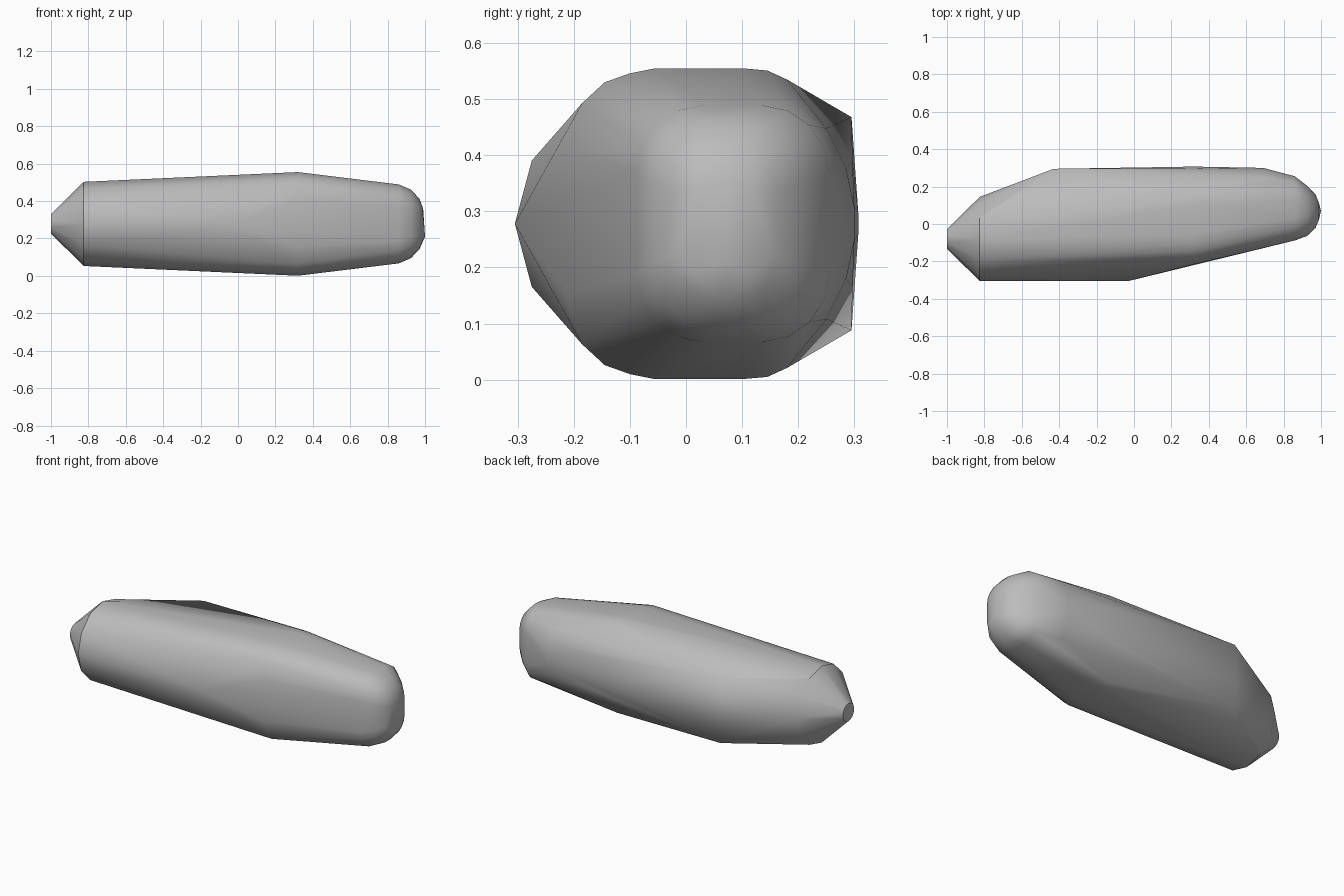
import bpy, bmesh, math

cube = bpy.data.objects.get("Cube")
if cube:
    bpy.data.objects.remove(cube, do_unlink=True)

MID_Z = 0.278


def ring(x, y, radius, sides):
    """Round cross-section across the long axis."""
    return [(x, y + radius * math.cos(math.tau * i / sides),
             MID_Z + radius * math.sin(math.tau * i / sides)) for i in range(sides)]


def mirrored(x, profile):
    """Cross-section from (y, half height) pairs, mirrored top to bottom."""
    return [(x, y, MID_Z + s * h) for y, h in profile for s in (1, -1)]


def rounded(x, y0, y1, half_h, r, steps=4):
    """Rounded rectangle cross-section."""
    pts = []
    for i in range(steps + 1):
        a = math.pi / 2 * i / steps
        c, s = r * (1 - math.cos(a)), r * (1 - math.sin(a))
        pts += [(y0 + c, half_h - s), (y1 - c, half_h - s)]
    return mirrored(x, pts)


# Tapered tip and round collar
points = ring(-1.0, -0.08, 0.052, 16) + ring(-0.825, -0.08, 0.225, 12)

# Front ridge, flat back panel and widest section
points += [(-0.03, -0.305, MID_Z)]
points += mirrored(-0.43, [(0.295, 0.19)])
points += mirrored(0.32, [(-0.215, 0.125), (-0.185, 0.215), (-0.145, 0.252),
                          (-0.1, 0.268), (-0.055, 0.277), (0.1, 0.277),
                          (0.145, 0.273), (0.18, 0.257), (0.26, 0.185),
                          (0.297, 0.11), (0.307, 0.02)])

# Blunt rounded nose
points += mirrored(0.69, [(0.3, 0.03), (0.285, 0.1), (0.25, 0.17)])
points += rounded(0.86, -0.088, 0.255, 0.211, 0.12)
points += rounded(0.925, -0.064, 0.205, 0.183, 0.11)
points += rounded(0.97, -0.022, 0.16, 0.135, 0.08)
points += [(0.988, y, z) for y in (0.02, 0.115) for z in (0.19, 0.34)]
points += [(1.0, 0.07, 0.21), (0.99, 0.07, 0.36)]

bm = bmesh.new()
for p in points:
    bm.verts.new(p)
hull = bmesh.ops.convex_hull(bm, input=bm.verts)
loose = {g for g in hull["geom_interior"] + hull["geom_unused"]
         if isinstance(g, bmesh.types.BMVert)}
bmesh.ops.delete(bm, geom=list(loose), context="VERTS")
bmesh.ops.dissolve_limit(bm, angle_limit=math.radians(1),
                         verts=bm.verts, edges=bm.edges)
bmesh.ops.recalc_face_normals(bm, faces=bm.faces)
mesh = bpy.data.meshes.new("hull_body")
bm.to_mesh(mesh)
bm.free()

body = bpy.data.objects.new("hull_body", mesh)
bpy.context.collection.objects.link(body)

# Plain grey
grey = bpy.data.materials.new("plain_grey")
grey.use_nodes = True
color = (0.5, 0.5, 0.5, 1)
grey.diffuse_color = color
grey.node_tree.nodes["Principled BSDF"].inputs["Base Color"].default_value = color
mesh.materials.append(grey)

bpy.ops.object.select_all(action="DESELECT")
body.select_set(True)
bpy.context.view_layer.objects.active = body
bpy.ops.object.shade_smooth_by_angle(angle=math.radians(32))
